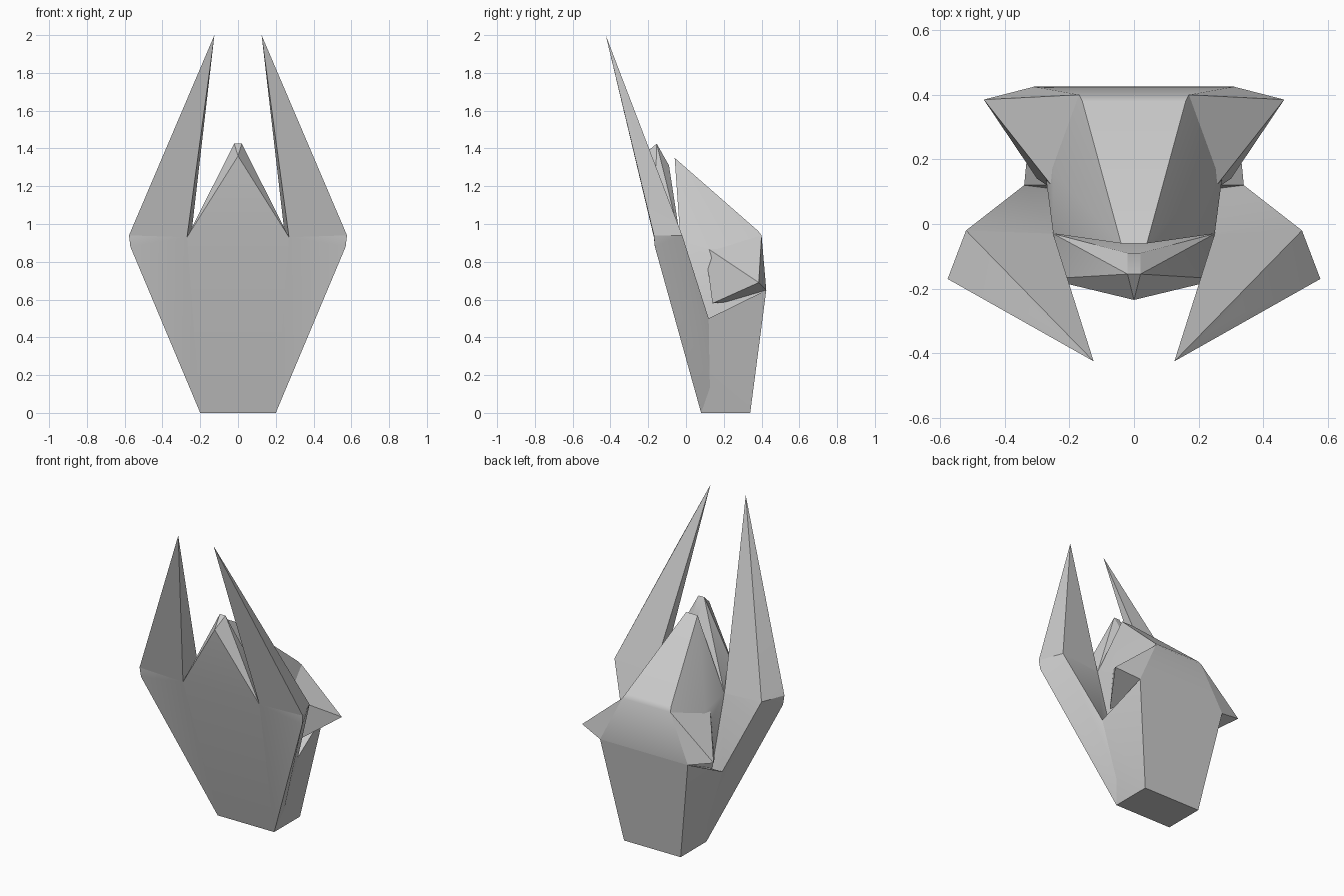
import bpy, bmesh, math

if "Cube" in bpy.data.objects:
    bpy.data.objects.remove(bpy.data.objects["Cube"])


def faceted(name, pts, both=False, pair=False, angle=42):
    """Closed faceted shell around pts; both = points on both sides, pair = mirrored copy."""
    bm = bmesh.new()
    for x, y, z in pts:
        bm.verts.new((x, y, z))
        if both and x > 0:
            bm.verts.new((-x, y, z))
    res = bmesh.ops.convex_hull(bm, input=bm.verts)
    junk = [v for v in bm.verts if not v.link_faces]
    bmesh.ops.delete(bm, geom=junk, context='VERTS')
    bmesh.ops.dissolve_limit(bm, angle_limit=math.radians(1), verts=bm.verts, edges=bm.edges)
    bmesh.ops.recalc_face_normals(bm, faces=bm.faces)
    me = bpy.data.meshes.new(name)
    bm.to_mesh(me)
    bm.free()
    ob = bpy.data.objects.new(name, me)
    bpy.context.collection.objects.link(ob)
    bpy.ops.object.select_all(action='DESELECT')
    ob.select_set(True)
    bpy.context.view_layer.objects.active = ob
    bpy.ops.object.shade_smooth_by_angle(angle=math.radians(angle))
    if pair:
        ob.modifiers.new("Mirror", 'MIRROR').use_mirror_merge = False
    return ob


# shared corner points (right half)
base_front = (0.20, 0.08, 0.0)
base_back = (0.20, 0.34, 0.0)
notch = (0.34, 0.12, 0.50)
arm_in_front = (0.27, -0.17, 0.93)
arm_in_back = (0.25, -0.03, 0.92)
arm_out_front = (0.577, -0.17, 0.94)
arm_out_back = (0.52, -0.02, 0.94)
back_corner = (0.31, 0.425, 0.65)
shoulder = (0.17, 0.40, 0.94)

# lower trunk
faceted("trunk", [base_front, base_back, notch, back_corner], both=True)

# front plate with its pointed centre
faceted("front_plate", [base_front, arm_in_front, arm_in_back,
                        (0, -0.235, 1.36), (0.02, -0.155, 1.425),
                        (0.02, -0.09, 1.31)], both=True, angle=30)

# arms flaring out to the horn roots
faceted("arm", [base_front, (0.2, 0.16, 0.05), notch, arm_in_front, arm_in_back,
                arm_out_front, arm_out_back, (0.57, -0.165, 0.88)], pair=True)

# horns
faceted("horn", [arm_in_front, arm_in_back, arm_out_front, arm_out_back,
                 (0.26, -0.31, 1.66), (0.125, -0.425, 2.0)], pair=True)

# rear hull rising to a ridge behind the front plate
faceted("rear_hull", [base_front, base_back, back_corner, shoulder,
                      (0.16, 0.38, 0.965), arm_in_back, (0.25, 0.16, 0.88),
                      (0.04, -0.06, 1.35)], both=True)

# side fins at the back
faceted("fin", [shoulder, (0.24, 0.10, 0.88), (0.30, 0.14, 0.58), back_corner,
                (0.385, 0.29, 0.70), (0.465, 0.385, 0.69), (0.2, 0.35, 0.6)], pair=True)
